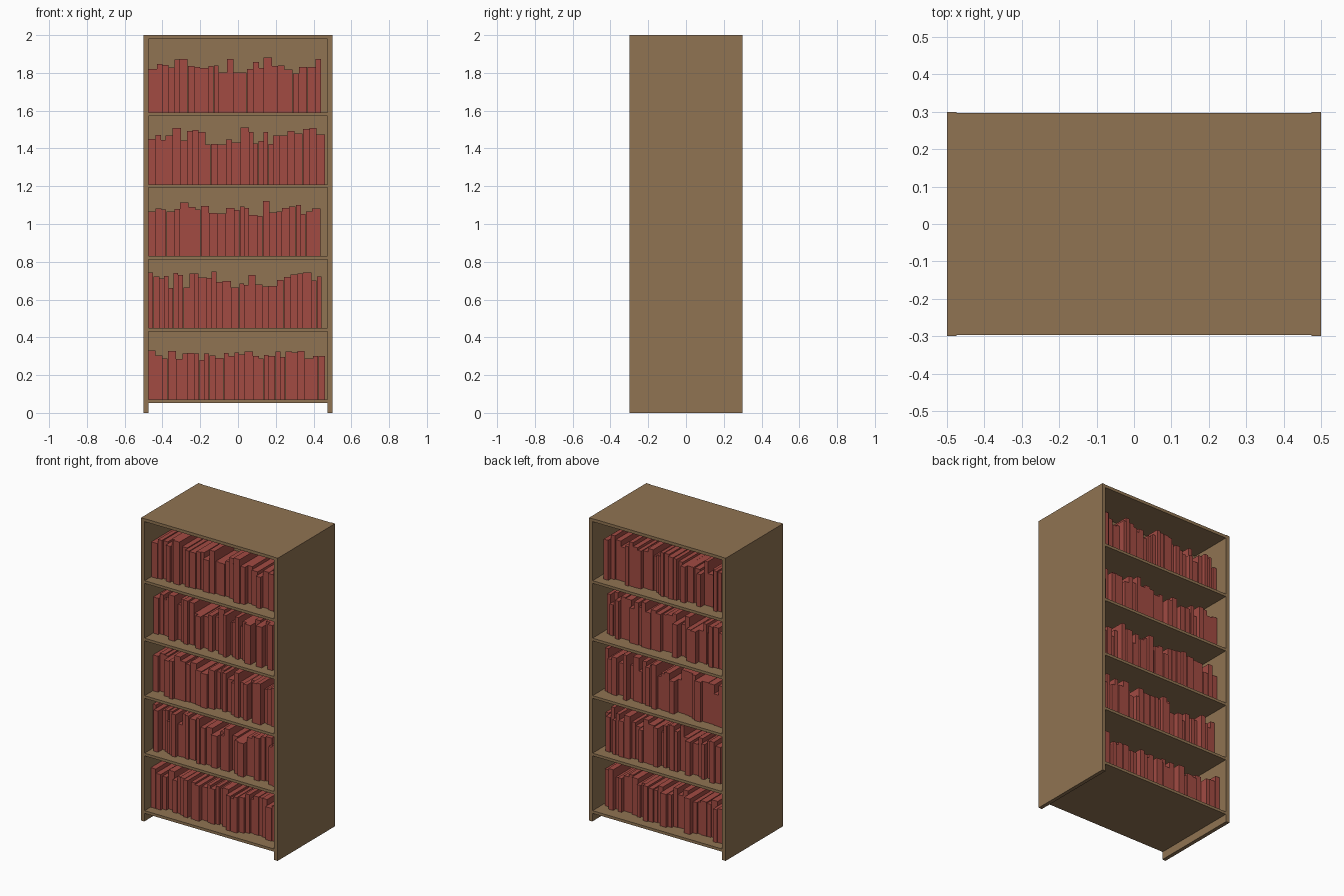
import bpy, random

random.seed(11)
cube = bpy.data.objects.get("Cube")
if cube:
    bpy.data.objects.remove(cube, do_unlink=True)


def material(name, rgb):
    mat = bpy.data.materials.new(name)
    mat.use_nodes = True
    colour = (*rgb, 1)
    mat.diffuse_color = colour
    mat.node_tree.nodes["Principled BSDF"].inputs["Base Color"].default_value = colour
    return mat


wood = material("brown wood", (0.28, 0.174, 0.085))
cover = material("red cover", (0.36, 0.07, 0.055))


def box(name, x, y, z, mat):
    """Box from (low, high) spans on each axis."""
    bpy.ops.mesh.primitive_cube_add(size=1, location=[sum(s) / 2 for s in (x, y, z)])
    obj = bpy.context.object
    obj.name = name
    obj.scale = [s[1] - s[0] for s in (x, y, z)]
    bpy.ops.object.transform_apply(location=False, rotation=False, scale=True)
    obj.data.materials.append(mat)
    return obj


WIDTH, DEPTH, HEIGHT, BOARD = 0.5, 0.3, 2.0, 0.025
INNER = WIDTH - BOARD
SHELF_DEPTH = DEPTH - 0.003
PANEL = 0.008
FLOOR, STEP, THICK = 0.07, 0.38, 0.018

# Case: two sides, top and the central divider shared by both faces
box("left_side", (INNER, WIDTH), (-DEPTH, DEPTH), (0, HEIGHT), wood)
box("right_side", (-WIDTH, -INNER), (-DEPTH, DEPTH), (0, HEIGHT), wood)
box("top_board", (-INNER, INNER), (-SHELF_DEPTH, SHELF_DEPTH), (HEIGHT - 0.02, HEIGHT), wood)
box("divider_panel", (-INNER, INNER), (-PANEL, PANEL), (FLOOR - THICK, HEIGHT - 0.01), wood)


def book_row(floor, side, tallest):
    """Row of touching books standing against the divider."""
    x = -INNER + 0.002
    while x < INNER - 0.045:
        thickness = random.choice((0.024, 0.028, 0.032, 0.036, 0.044))
        height = random.uniform(0.205, tallest)
        reach = random.uniform(0.18, 0.235)
        y = sorted((side * PANEL, side * (PANEL + reach)))
        box("book", (x, x + thickness), y, (floor, floor + height), cover)
        x += thickness + 0.0005


# Shelves, each with a row of books on the front and the back
for level in range(5):
    floor = FLOOR + level * STEP
    box("shelf", (-INNER, INNER), (-SHELF_DEPTH, SHELF_DEPTH), (floor - THICK, floor), wood)
    for side in (-1, 1):
        book_row(floor, side, 0.27 if level == 0 else 0.3)
